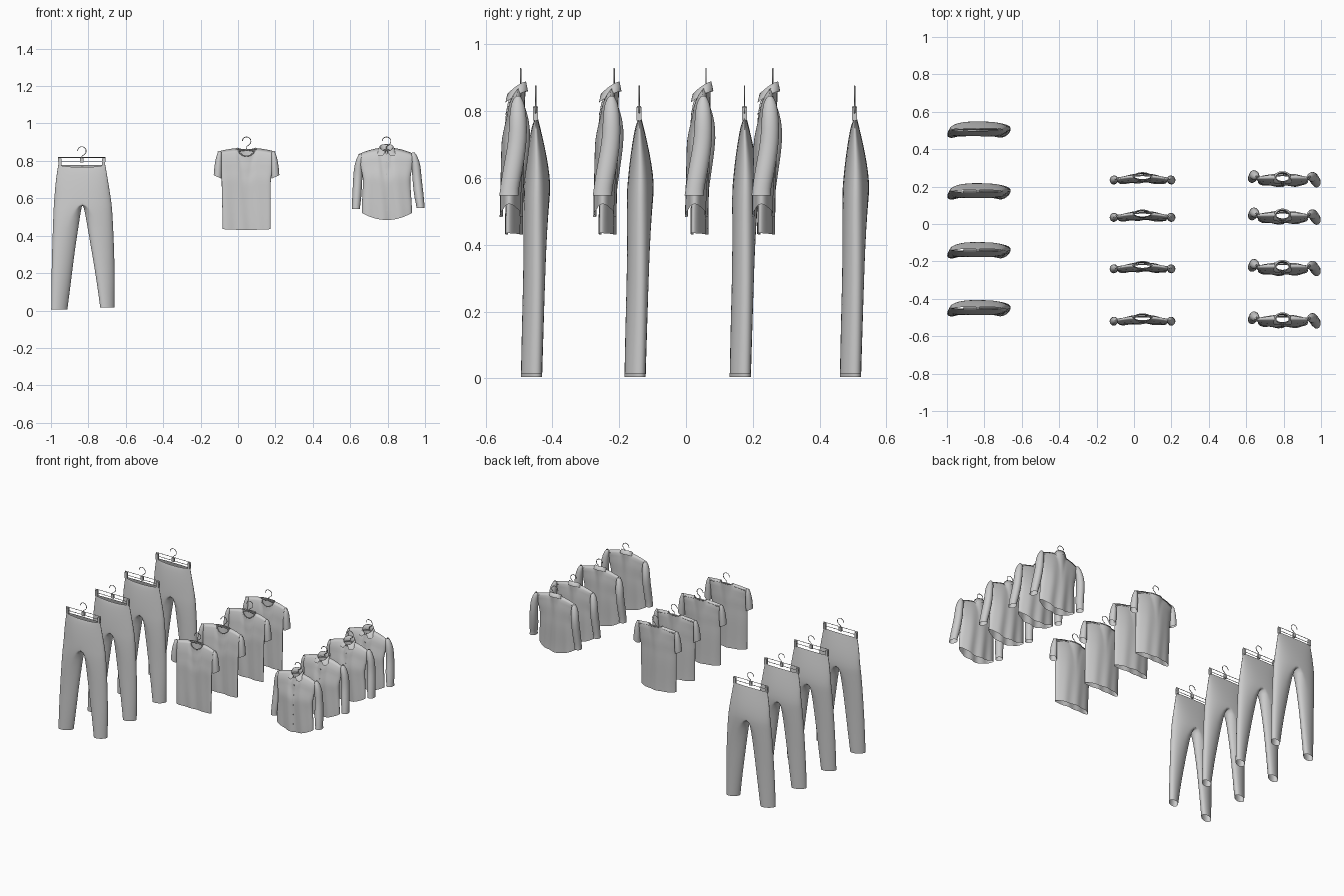
import bpy, bmesh, math
from math import sin, cos, pi, radians, sqrt

if "Cube" in bpy.data.objects:
    bpy.data.objects.remove(bpy.data.objects["Cube"])


def finish(name, bm, subsurf=0):
    bmesh.ops.remove_doubles(bm, verts=bm.verts, dist=1e-4)
    bmesh.ops.recalc_face_normals(bm, faces=bm.faces)
    me = bpy.data.meshes.new(name)
    bm.to_mesh(me)
    bm.free()
    for p in me.polygons:
        p.use_smooth = True
    ob = bpy.data.objects.new(name, me)
    bpy.context.collection.objects.link(ob)
    if subsurf:
        ob.modifiers.new("smooth", 'SUBSURF').levels = subsurf
        ob.modifiers["smooth"].render_levels = subsurf
    return ob


def loft(name, rings, closed=True, subsurf=0):
    bm = bmesh.new()
    vs = [[bm.verts.new(p) for p in r] for r in rings]
    n = len(rings[0])
    for a, b in zip(vs, vs[1:]):
        for k in range(n if closed else n - 1):
            j = (k + 1) % n
            bm.faces.new((a[k], a[j], b[j], b[k]))
    return finish(name, bm, subsurf)


def wire(name, pts, r, cyclic=False):
    cu = bpy.data.curves.new(name, 'CURVE')
    cu.dimensions = '3D'
    cu.bevel_depth, cu.bevel_resolution, cu.use_fill_caps = r, 2, True
    sp = cu.splines.new('POLY')
    sp.points.add(len(pts) - 1)
    for q, p in zip(sp.points, pts):
        q.co = (*p, 1)
    sp.use_cyclic_u = cyclic
    ob = bpy.data.objects.new(name, cu)
    bpy.context.collection.objects.link(ob)
    return ob


def box(name, c, size):
    bm = bmesh.new()
    bmesh.ops.create_cube(bm, size=1)
    for v in bm.verts:
        v.co = [c[i] + v.co[i] * size[i] for i in range(3)]
    ob = finish(name, bm)
    for p in ob.data.polygons:
        p.use_smooth = False
    return ob


def hook(name, x, z0, zc, r=0.023):
    pts = [(x, 0, z0), (x, 0, zc - r * 1.25)]
    pts += [(x + r * cos(radians(a)), 0, zc + r * sin(radians(a))) for a in range(-60, 200, 20)]
    return wire(name, pts, 0.002)


def table(rows, t):
    for a, b in zip(rows, rows[1:]):
        if t <= b[0]:
            f = (t - a[0]) / (b[0] - a[0])
            f = f * f * (3 - 2 * f)
            return [p + (q - p) * f for p, q in zip(a[1:], b[1:])]
    return rows[-1][1:]


def repeat(objs, ys):
    for i, y in enumerate(ys):
        for o in objs:
            c = o if i == 0 else o.copy()
            if i:
                bpy.context.collection.objects.link(c)
            c.location.y = y


def top_body(name, rows, hem, neck_z, edge_z, neck, dips, bend, fold):
    """Front and back panels meeting at the sides and shoulders, open at hem and neck."""
    def pt(u, v, front):
        xl, xr, yf, yb = table(rows, v)
        hole = sqrt(max(0, 1 - (u / neck) ** 2))
        t = max(0, (abs(u) - neck) / (1 - neck))
        top = neck_z + (edge_z - neck_z) * t ** 1.5 - dips[0 if front else 1] * hole
        z = hem(u) + (top - hem(u)) * v
        close = max(sqrt(max(0, 1 - v ** 6)), hole)
        ym, half = (yf + yb) / 2, (yb - yf) / 2 * close * max(0, 1 - abs(u) ** 3) ** .5
        y = ym + (-half if front else half) - bend * u * u
        y += fold * sin(u * 9 + 2 * v + (0 if front else 2)) * (1 - v) * (1 - u * u)
        return ((xl + xr) / 2 + u * (xr - xl) / 2, y, z)
    us = [sin(-pi / 2 + pi * i / 44) for i in range(45)]
    bm = bmesh.new()
    for front in (True, False):
        g = [[bm.verts.new(pt(u, j / 20, front)) for u in us] for j in range(21)]
        for a, b in zip(g, g[1:]):
            for i in range(44):
                bm.faces.new((a[i], a[i + 1], b[i + 1], b[i]))
    return finish(name, bm), pt


def sleeve(name, rows):
    return loft(name, [[(x + rx * cos(a), y + ry * sin(a), z + tilt * cos(a))
                        for a in [2 * pi * k / 16 for k in range(16)]]
                       for x, y, z, rx, ry, tilt in rows], subsurf=1)


# ---- trousers: shared hip rings, then two separate leg tubes ----
C = -0.832
hips = [(.778, -.963, -.708, -.007, .007), (.755, -.966, -.704, -.012, .013),
        (.70, -.975, -.695, -.022, .026), (.64, -.98, -.685, -.03, .038),
        (.58, -.985, -.676, -.036, .045)]
leg_depth = [(.545, -.037, .042), (.45, -.036, .034), (.3, -.036, .027),
             (.15, -.039, .021), (.015, -.041, .016)]
leg_x = {0: [(-.987, -.838), (-.99, -.852), (-.995, -.875), (-.998, -.893), (-.999, -.912)],
         1: [(-.672, -.822), (-.667, -.806), (-.661, -.78), (-.658, -.755), (-.66, -.737)]}
angles = [radians(-90 + 15 * k) for k in range(24)]
bm = bmesh.new()
for side in (0, 1):
    rings = []
    for i, (z, xl, xr, yf, yb) in enumerate(hips):
        w = (xr, xl)[1 - side] - C
        ring = []
        for k, a in enumerate(angles):
            inner = k > 12
            zz = z - .012 * abs(cos(a)) if inner else z
            if i == 0:
                zz -= .012 * max(0, -sin(a)) ** 2
            x = C if inner or k in (0, 12) else C + w * cos(a) ** .85
            ring.append(bm.verts.new((x, (yf + yb) / 2 + (yb - yf) / 2 * sin(a), zz)))
        rings.append(ring)
    for i, (z, yf, yb) in enumerate(leg_depth):
        xo, xi = leg_x[side][i]
        mid = (xo + xi) / 2
        X = C + (mid - C) * (.55 if i == 0 else 1)
        ring = []
        for k, a in enumerate(angles):
            x = X + (xo - X) * cos(a) if k <= 12 else X - (xi - X) * cos(a)
            y = (yf + yb) / 2 + (yb - yf) / 2 * sin(a) + .35 * (x - mid) * (.58 - z) / .58
            ring.append(bm.verts.new((x, y, z - (.01 if side == 0 and i == 4 else 0))))
        rings.append(ring)
    for i, (a, b) in enumerate(zip(rings, rings[1:])):
        for k in range(12 if i < len(hips) - 1 else 24):
            j = (k + 1) % 24
            bm.faces.new((a[k], a[j], b[j], b[k]))
bmesh.ops.delete(bm, geom=[v for v in bm.verts if not v.link_faces], context='VERTS')
trousers = [finish("trousers", bm, 1)]

# clip hanger
x0, x1 = -.962, -.71
trousers += [wire("clip_hanger_frame", [(x0, 0, .795), (x1, 0, .795), (x1, 0, .818), (x0, 0, .818)], .002, True),
             hook("clip_hanger_hook", -.835, .80, .853),
             box("clip_hanger_block", (-.835, 0, .803), (.018, .012, .026))]
for x in (-.953, -.718):
    trousers.append(box("hanger_clip", (x, 0, .793), (.016, .015, .04)))
repeat(trousers, (-.45, -.14, .175, .505))

tops_y = (-.495, -.215, .06, .26)

# ---- t-shirt ----
rows = [(0, -.082, .174, -.04, .004), (.6, -.087, .175, -.036, .009),
        (.8, -.091, .182, -.03, .012), (1, -.109, .2, -.022, .014)]
body, pt = top_body("tshirt_body", rows, lambda u: .431 + .004 * u * u, .868, .85, .3,
                    (.042, .008), .02, .003)
n = [-.3 + .6 * i / 16 for i in range(17)]
tshirt = [body, wire("tshirt_neckband", [pt(u, 1, True) for u in n]
                     + [pt(u, 1, False) for u in n[-2:0:-1]], .003, True)]
for s in (-1, 1):
    m = .0455
    tshirt.append(sleeve("tshirt_sleeve", [
        (m + s * .143, -.02, .852, .004, .004, 0), (m + s * .145, -.021, .843, .013, .014, -s * .005),
        (m + s * .149, -.023, .80, .019, .022, 0), (m + s * .152, -.024, .75, .022, .024, s * .005),
        (m + s * .154, -.025, .714, .022, .024, s * .01)]))
tshirt += [hook("tshirt_hanger_hook", .046, .855, .905),
           wire("tshirt_hanger_arms", [(-.09, -.015, .838), (-.02, -.004, .85), (.046, 0, .86),
                                       (.11, -.004, .85), (.18, -.015, .838)], .004)]
repeat(tshirt, tops_y)

# ---- button shirt ----
rows = [(0, .662, .93, -.058, .002), (.55, .668, .922, -.056, .009),
        (.85, .655, .932, -.042, .012), (1, .645, .944, -.03, .014)]
body, pt = top_body("shirt_body", rows, lambda u: .484 + .038 * u * u, .868, .836, .25,
                    (.03, 0), .006, .005)
shirt = [body]

# button placket and buttons
strip = [[(x, y - .0025, z) for x, y, z in (pt(u, j / 20, True) for u in (-.05, 0, .05))] for j in range(21)]
shirt.append(loft("shirt_placket", strip, closed=False))
for v in (.15, .33, .51, .69, .87):
    x, y, z = pt(0, v, True)
    shirt.append(box("shirt_button", (x, y - .003, z), (.006, .003, .006)))

# folded collar: stand, fold line, outer flap with front points
arc = [radians(-84 + 348 * k / 32) for k in range(33)]
collar = []
for rx, ry, zb, zf in ((.033, .02, .858, .838), (.034, .02, .888, .852),
                       (.037, .022, .889, .852), (.047, .028, .86, .826)):
    ring = []
    for a in arc:
        f = (1 - sin(a)) / 2
        spread = 1 + (.9 * f ** 6 if rx > .04 else 0)
        ring.append((.794 + rx * cos(a) * spread + (.012 * f ** 8 * (1 if cos(a) > 0 else -1) if rx > .04 else 0),
                     -.006 + ry * sin(a) - .012 * f, zb + (zf - zb) * f ** 1.5))
    collar.append(ring)
shirt.append(loft("shirt_collar", collar, closed=False))

# long sleeves
shirt.append(sleeve("shirt_left_sleeve", [
    (.655, -.008, .838, .006, .006, 0), (.652, -.008, .822, .02, .02, .008),
    (.645, 0, .77, .025, .027, .005), (.641, .003, .72, .025, .027, 0),
    (.638, -.005, .66, .025, .028, 0), (.635, -.012, .6, .025, .026, 0),
    (.631, -.016, .56, .022, .024, 0), (.631, -.016, .544, .023, .025, 0)]))
shirt.append(sleeve("shirt_right_sleeve", [
    (.938, -.008, .846, .006, .006, 0), (.942, -.009, .83, .02, .02, -.008),
    (.952, -.008, .78, .025, .027, -.005), (.956, -.008, .72, .025, .028, 0),
    (.962, -.017, .66, .026, .03, 0), (.969, -.028, .6, .026, .03, 0),
    (.975, -.034, .565, .022, .028, 0), (.976, -.035, .548, .023, .03, 0)]))

# shirt hanger
shirt += [hook("shirt_hanger_hook", .794, .855, .905),
          wire("shirt_hanger_arms", [(.665, -.01, .825), (.73, -.004, .845), (.794, 0, .858),
                                     (.86, -.004, .845), (.925, -.01, .828)], .004)]
repeat(shirt, tops_y)
